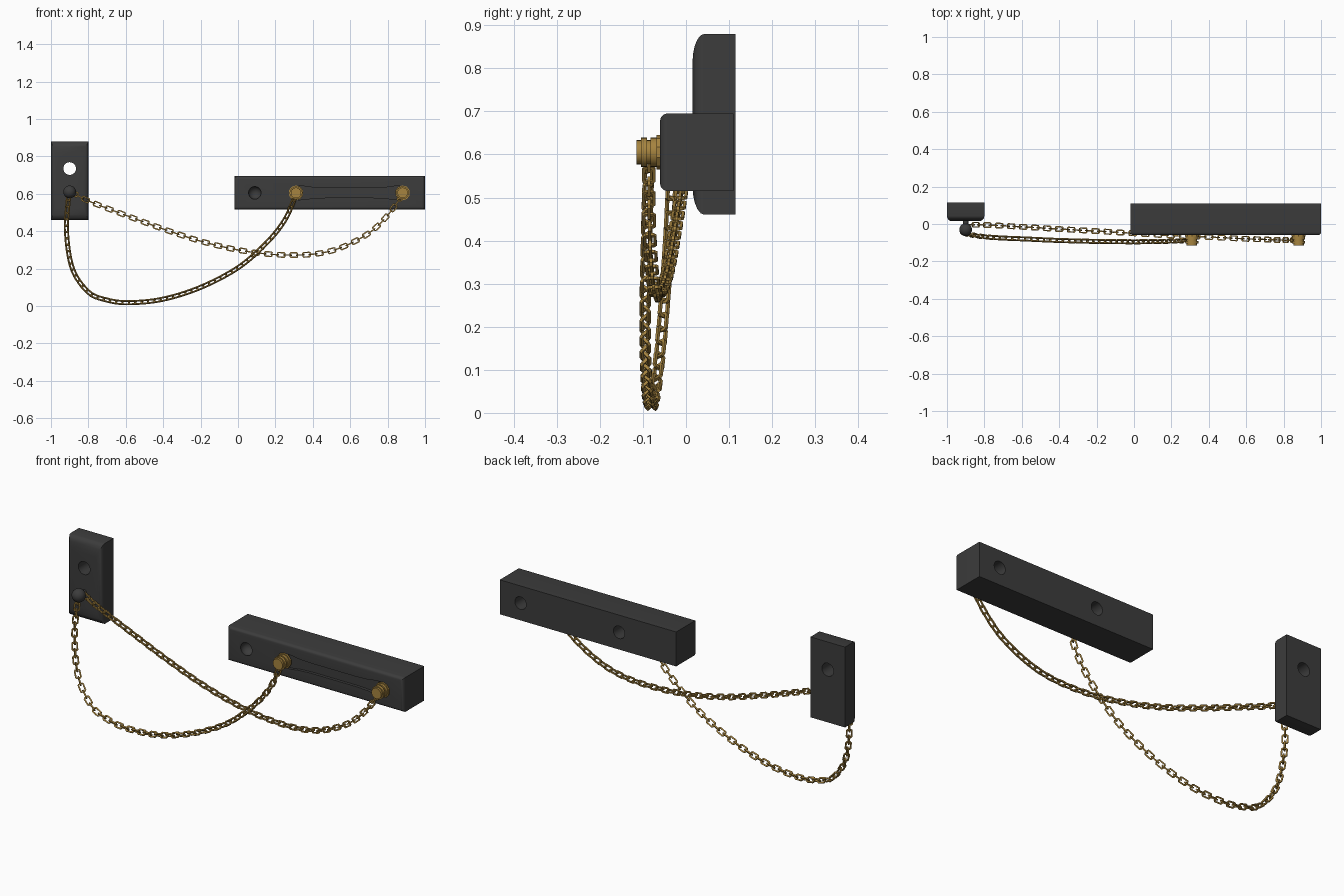
import bpy, bmesh, math
from mathutils import Vector, Matrix

cube = bpy.data.objects.get("Cube")
if cube:
    bpy.data.objects.remove(cube, do_unlink=True)


def material(name, rgb):
    m = bpy.data.materials.new(name)
    m.use_nodes = True
    m.diffuse_color = (*rgb, 1)
    m.node_tree.nodes["Principled BSDF"].inputs["Base Color"].default_value = (*rgb, 1)
    return m


CHARCOAL = material("charcoal", (0.045, 0.045, 0.045))
BRASS = material("brass", (0.38, 0.23, 0.05))


def finish(name, bm, mat, smooth=True):
    bmesh.ops.recalc_face_normals(bm, faces=bm.faces[:])
    mesh = bpy.data.meshes.new(name)
    bm.to_mesh(mesh)
    bm.free()
    mesh.materials.append(mat)
    ob = bpy.data.objects.new(name, mesh)
    bpy.context.collection.objects.link(ob)
    if smooth:
        shade(ob)
    return ob


def shade(ob):
    bpy.ops.object.select_all(action='DESELECT')
    ob.select_set(True)
    bpy.context.view_layer.objects.active = ob
    bpy.ops.object.shade_smooth_by_angle(angle=math.radians(35))


def slab(name, lo, hi, bevel, z_stretch=1):
    """Box with rounded front edges; z_stretch elongates the rounding upward."""
    lo, hi = Vector(lo), Vector(hi)
    size, mid = hi - lo, (lo + hi) / 2
    size.z /= z_stretch
    bm = bmesh.new()
    bmesh.ops.create_cube(bm, size=1, matrix=Matrix.Diagonal((*size, 1)))
    front = [e for e in bm.edges if all(v.co.y < 0 for v in e.verts)]
    bmesh.ops.bevel(bm, geom=front, offset=bevel, segments=5, profile=0.5, affect='EDGES')
    for v in bm.verts:
        v.co.z *= z_stretch
        v.co += mid
    return finish(name, bm, CHARCOAL, smooth=False)


def add_rod(bm, x, z, r, y0, y1, sides=24):
    m = Matrix.Translation((x, (y0 + y1) / 2, z)) @ Matrix.Rotation(math.pi / 2, 4, 'X')
    bmesh.ops.create_cone(bm, cap_ends=True, segments=sides, radius1=r, radius2=r,
                          depth=y1 - y0, matrix=m)


def add_ball(bm, center, r):
    bmesh.ops.create_uvsphere(bm, u_segments=24, v_segments=14, radius=r,
                              matrix=Matrix.Translation(center))


def cut(target, bm):
    cutter = finish("cutter", bm, CHARCOAL, smooth=False)
    cutter.hide_render = True
    mod = target.modifiers.new("cut", 'BOOLEAN')
    mod.operation, mod.solver, mod.object = 'DIFFERENCE', 'EXACT', cutter
    bpy.ops.object.select_all(action='DESELECT')
    target.select_set(True)
    bpy.context.view_layer.objects.active = target
    bpy.ops.object.modifier_apply(modifier=mod.name)
    bpy.data.objects.remove(cutter, do_unlink=True)


PIVOT_Z = 0.605
POSTS = {"inner": 0.31, "outer": 0.88}

# Upright keeper plate with screw hole
plate = slab("keeper_plate", (-1, 0.015, 0.46), (-0.8, 0.115, 0.88), 0.028, 2.4)
bm = bmesh.new()
add_rod(bm, -0.9, 0.735, 0.034, -0.1, 0.2)
cut(plate, bm)
shade(plate)

# Horizontal block: mounting holes, ball socket and shallow waisted slot
block = slab("slide_block", (-0.02, -0.06, 0.515), (1, 0.11, 0.695), 0.017)
for x in POSTS.values():
    bm = bmesh.new()
    add_rod(bm, x, PIVOT_Z, 0.033, 0, 0.2)
    cut(block, bm)
bm = bmesh.new()
add_ball(bm, (0.09, -0.05, PIVOT_Z), 0.035)
cut(block, bm)

half = [(0.31, 0.038), (0.35, 0.036), (0.4, 0.029), (0.47, 0.026),
        (0.72, 0.026), (0.79, 0.029), (0.84, 0.036), (0.88, 0.038)]
outline = half + [(x, -w) for x, w in reversed(half)]
bm = bmesh.new()
face = bm.faces.new([bm.verts.new((x, -0.1, PIVOT_Z + w)) for x, w in outline])
new = bmesh.ops.extrude_face_region(bm, geom=[face])["geom"]
bmesh.ops.translate(bm, vec=(0, 0.055, 0), verts=[g for g in new if isinstance(g, bmesh.types.BMVert)])
cut(block, bm)
shade(block)

# Ball stud on the plate
bm = bmesh.new()
add_ball(bm, (-0.9, -0.03, 0.61), 0.034)
add_rod(bm, -0.9, 0.61, 0.014, -0.03, 0.03)
finish("ball_stud", bm, CHARCOAL)

# Brass posts: stacked turned collars
for label, x in POSTS.items():
    bm = bmesh.new()
    for r, y0, y1, sides in [(0.02, -0.1, 0.02, 24), (0.04, -0.068, -0.057, 10),
                             (0.034, -0.082, -0.068, 24), (0.028, -0.09, -0.082, 24),
                             (0.034, -0.104, -0.09, 24), (0.028, -0.115, -0.104, 24)]:
        add_rod(bm, x, PIVOT_Z, r, y0, y1, sides)
    finish(label + "_post", bm, BRASS)


def smooth_path(pts, steps=24):
    """Catmull-Rom curve through the points."""
    p = [Vector(q) for q in pts]
    p = [2 * p[0] - p[1]] + p + [2 * p[-1] - p[-2]]
    out = []
    for a, b, c, d in zip(p, p[1:], p[2:], p[3:]):
        for i in range(steps):
            t = i / steps
            out.append(0.5 * (2 * b + (c - a) * t + (2 * a - 5 * b + 4 * c - d) * t * t
                              + (3 * b - a - 3 * c + d) * t ** 3))
    return out + [p[-2]]


def add_link(bm, center, along, side, length=0.046, width=0.031, wire=0.007):
    """Square-wire link with clipped corners."""
    up = along.cross(side)
    clip = 0.006

    def loop(inset, h):
        a, b = length / 2 - inset, width / 2 - inset
        c = clip - inset * 0.6
        pts = [(a, b - c), (a - c, b), (c - a, b), (-a, b - c),
               (-a, c - b), (c - a, -b), (a - c, -b), (a, c - b)]
        return [bm.verts.new(center + along * u + side * v + up * h) for u, v in pts]

    h = wire / 2
    rings = [loop(0, -h), loop(0, h), loop(wire, h), loop(wire, -h)]
    for r0, r1 in zip(rings, rings[1:] + rings[:1]):
        for i in range(8):
            j = (i + 1) % 8
            bm.faces.new((r0[i], r0[j], r1[j], r1[i]))


def chain(name, pts, twist, pitch=0.034):
    path = smooth_path(pts)
    total = sum((b - a).length for a, b in zip(path, path[1:]))
    count = round(total / pitch)
    step = total / count
    bm = bmesh.new()
    travelled, n = 0, 0
    for a, b in zip(path, path[1:]):
        seg = b - a
        while n <= count and travelled + seg.length >= (n + 0.5) * step:
            along = seg.normalized()
            side = along.cross(Vector((0, 1, 0))).normalized()
            side = Matrix.Rotation(twist + n * math.pi / 2, 3, along) @ side
            add_link(bm, a + along * ((n + 0.5) * step - travelled), along, side)
            n += 1
        travelled += seg.length
    finish(name, bm, BRASS, smooth=False)


# Two hanging chains
chain("long_chain", [(-0.905, -0.03, 0.6), (-0.917, -0.04, 0.4), (-0.885, -0.055, 0.2),
                     (-0.8, -0.068, 0.075), (-0.7, -0.075, 0.032), (-0.58, -0.08, 0.018),
                     (-0.4, -0.088, 0.037), (-0.2, -0.093, 0.1), (0, -0.095, 0.205),
                     (0.15, -0.093, 0.335), (0.25, -0.09, 0.46), (0.31, -0.086, 0.595)],
      math.pi / 4)
chain("short_chain", [(-0.89, -0.005, 0.61), (-0.8, -0.005, 0.562), (-0.6, -0.015, 0.485),
                      (-0.4, -0.027, 0.412), (-0.2, -0.038, 0.347), (0, -0.05, 0.3),
                      (0.2, -0.062, 0.275), (0.4, -0.07, 0.277), (0.55, -0.077, 0.312),
                      (0.7, -0.083, 0.39), (0.8, -0.086, 0.485), (0.88, -0.086, 0.595)],
      0)
